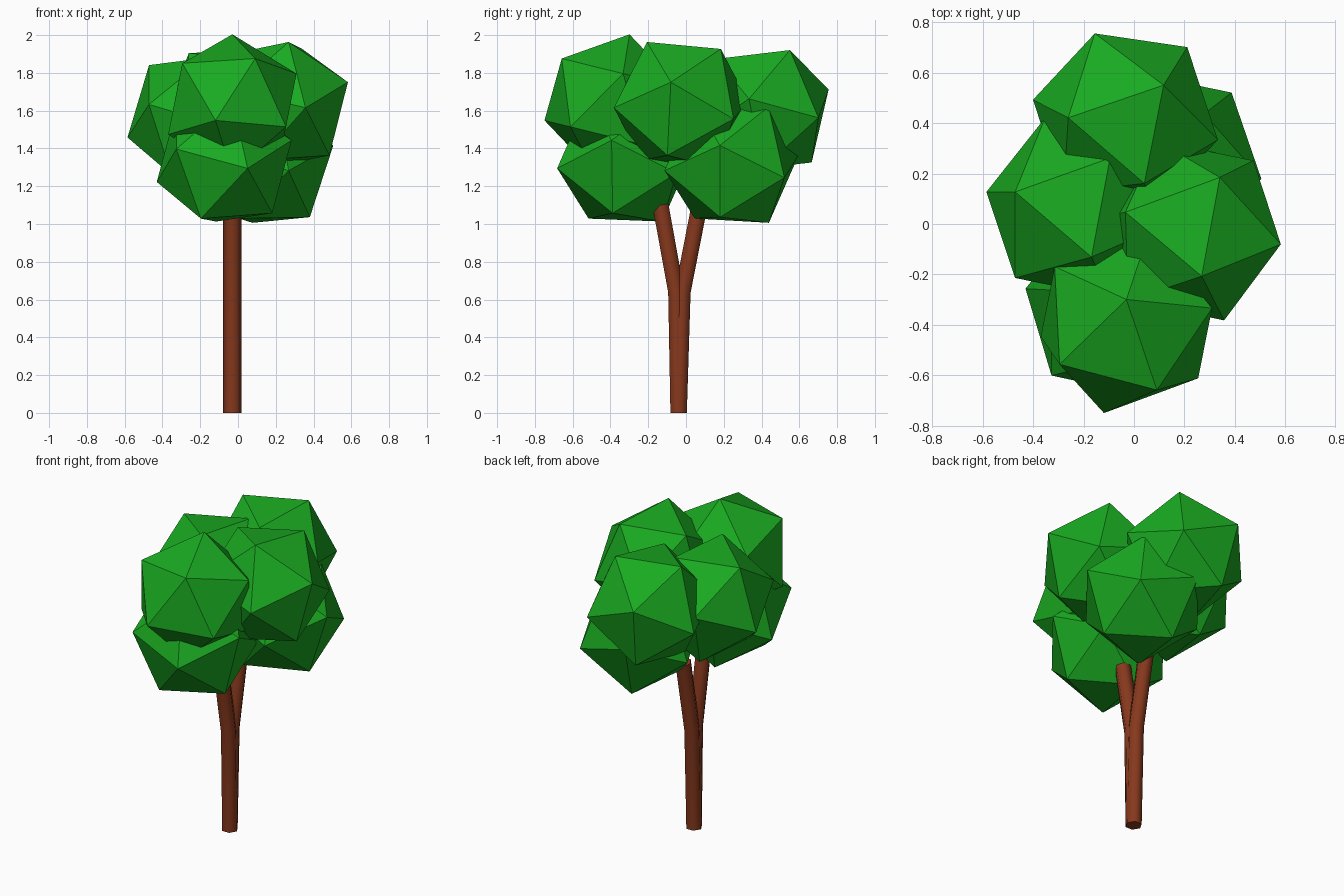
import bpy, bmesh, math
from mathutils import Vector, Matrix

if "Cube" in bpy.data.objects:
    bpy.data.objects.remove(bpy.data.objects["Cube"])


def material(name, color):
    m = bpy.data.materials.new(name)
    m.diffuse_color = (*color, 1)
    m.use_nodes = True
    m.node_tree.nodes["Principled BSDF"].inputs["Base Color"].default_value = m.diffuse_color
    return m


GREEN = material("leaf_green", (0.01, 0.40, 0.015))
BROWN = material("bark_brown", (0.24, 0.04, 0.012))


def finish(name, bm, mat):
    bmesh.ops.recalc_face_normals(bm, faces=bm.faces[:])
    me = bpy.data.meshes.new(name)
    bm.to_mesh(me)
    bm.free()
    me.materials.append(mat)
    ob = bpy.data.objects.new(name, me)
    bpy.context.collection.objects.link(ob)
    return ob


def leaf_clump(name, center, tip, neighbour, radius=0.38):
    """Icosahedron turned so one corner points at tip and the next at neighbour."""
    c = Vector(center)
    z = (Vector(tip) - c).normalized()
    x = Vector(neighbour) - c
    x = (x - z * x.dot(z)).normalized()
    turn = Matrix((x, z.cross(x), z)).transposed()
    h, r = 1 / math.sqrt(5), 2 / math.sqrt(5)
    pts = [Vector((0, 0, 1)), Vector((0, 0, -1))]
    for k in range(5):
        a = math.radians(72 * k)
        p = Vector((r * math.cos(a), r * math.sin(a), h))
        pts += [p, -p]
    bm = bmesh.new()
    for p in pts:
        bm.verts.new(c + turn @ p * radius)
    bmesh.ops.convex_hull(bm, input=bm.verts[:])
    return finish(name, bm, GREEN)


def limb(name, path, radius=0.049, sides=6):
    """Six-sided tube along a bent path with flat end caps."""
    pts = [Vector(p) for p in path]
    bm = bmesh.new()
    rings = []
    for i, p in enumerate(pts):
        if i == 0:
            d = Vector((0, 0, 1))
        else:
            d = (pts[min(i + 1, len(pts) - 1)] - pts[i - 1]).normalized()
        x = Vector((1, 0, 0))
        y = d.cross(x).normalized()
        ring = []
        for k in range(sides):
            a = 2 * math.pi * k / sides
            ring.append(bm.verts.new(p + radius * (x * math.cos(a) + y * math.sin(a))))
        rings.append(ring)
    for lo, hi in zip(rings, rings[1:]):
        for k in range(sides):
            j = (k + 1) % sides
            bm.faces.new((lo[k], lo[j], hi[j], hi[k])).smooth = True
    for ring in (rings[0], rings[-1]):
        cap = bm.faces.new(ring)
        for e in cap.edges:
            e.smooth = False
    return finish(name, bm, BROWN)


# Two stems that share the base and fork apart
limb("trunk_front_stem", [(-.03, -.04, 0), (-.03, -.052, .64), (-.03, -.135, 1.1)])
limb("trunk_back_stem", [(-.03, -.038, 0), (-.03, -.018, .64), (-.03, .072, 1.1)])

# Upper foliage
leaf_clump("foliage_upper_front", (-.03, -.39, 1.635), (-.03, -.30, 2.0), (.09, -.655, 1.88))
leaf_clump("foliage_upper_right", (.225, -.026, 1.632), (.58, -.08, 1.75), (.28, -.21, 1.97))
leaf_clump("foliage_upper_back", (-.034, .413, 1.60), (.117, .55, 1.92), (-.26, .42, 1.90))
leaf_clump("foliage_upper_left", (-.224, .065, 1.559), (-.47, .127, 1.84), (-.585, .127, 1.46))

# Lower foliage
leaf_clump("foliage_lower_front", (-.073, -.325, 1.333), (.05, -.68, 1.295), (-.32, -.60, 1.395))
leaf_clump("foliage_lower_back", (.141, .242, 1.325), (.50, .18, 1.415), (.385, .18, 1.045))
